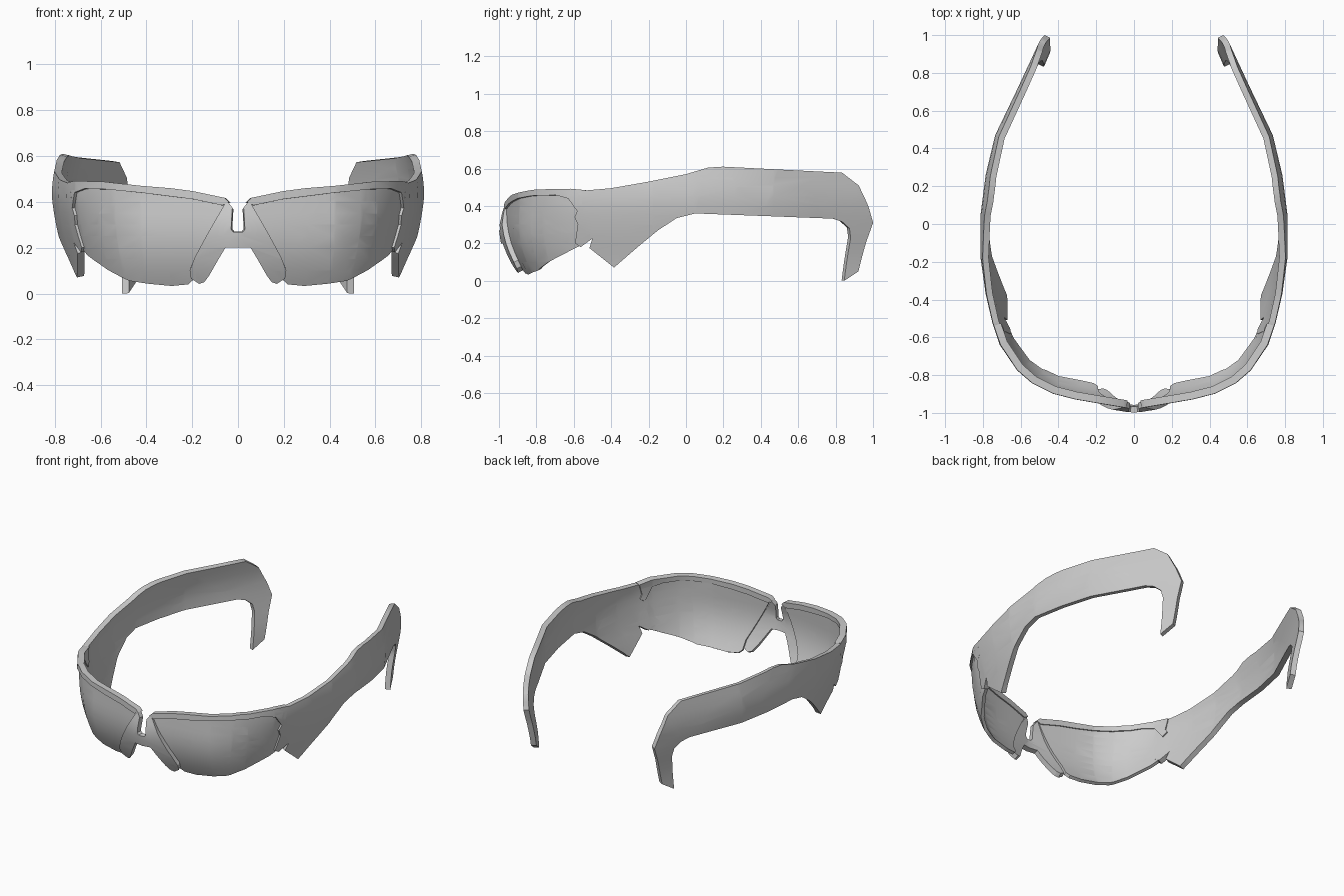
import bpy, bmesh
from mathutils import Vector

if "Cube" in bpy.data.objects:
    bpy.data.objects.remove(bpy.data.objects["Cube"])

# Outer plan curve of the right half, from the nose to the ear tip (x, y)
PATH = [Vector(p) for p in [
    (0, -.98), (.19, -.95), (.31, -.93), (.43, -.9), (.54, -.845), (.62, -.775),
    (.71, -.64), (.75, -.52), (.785, -.37), (.812, -.18), (.812, .05), (.785, .26),
    (.735, .47), (.62, .71), (.55, .86), (.49, .99), (.47, 1.03)]]
# Inward lean of the wrapped surface by height (z, offset): front bow, hinge side, ear end
FRONT = [(0, .095), (.1, .042), (.2, .008), (.3, -.004), (.4, 0), (.5, .005), (.61, .02)]
SIDE = [(0, .09), (.1, .07), (.2, .042), (.3, .018), (.42, 0), (.5, .004), (.61, .027)]
EAR = [(0, .045), (.1, .04), (.2, .027), (.3, .012), (.42, 0), (.5, .004), (.61, .018)]

ARC = [0.0]
for a, b in zip(PATH, PATH[1:]):
    ARC.append(ARC[-1] + (b - a).length)


def outward(i):
    if i == 0:
        return Vector((0, -1))
    d = PATH[min(i + 1, len(PATH) - 1)] - PATH[i - 1]
    return Vector((d.y, -d.x)).normalized()


NORMALS = [outward(i) for i in range(len(PATH))]


def interp(knots, values, t, smooth=False):
    t = min(max(t, knots[0]), knots[-1])
    n = len(knots)
    for i in range(n - 1):
        if t <= knots[i + 1]:
            h = knots[i + 1] - knots[i]
            f = (t - knots[i]) / h
            a, b = values[i], values[i + 1]
            if not smooth:
                return a * (1 - f) + b * f
            lo, hi = max(i - 1, 0), min(i + 2, n - 1)
            ma = (b - values[lo]) / (knots[i + 1] - knots[lo]) * h
            mb = (values[hi] - a) / (knots[hi] - knots[i]) * h
            return ((2*f**3 - 3*f**2 + 1) * a + (f**3 - 2*f**2 + f) * ma
                    + (3*f**2 - 2*f**3) * b + (f**3 - f**2) * mb)


def lean(s, z):
    f, m, e = (interp(*zip(*t), z, True) for t in (FRONT, SIDE, EAR))
    return interp([.45, .85, 1.6, 2.4], [f, m, m, e], s)


def from_y(profile):
    """Turn a side-view (y, z) outline into (arc length, z)."""
    ys = [p.y for p in PATH]
    return [(interp(ys, ARC, y), z) for y, z in profile]


def wrapped_part(name, outline, inset, thickness):
    """Flat outline, sliced, wrapped round the plan curve, mirrored and thickened."""
    bm = bmesh.new()
    bm.faces.new([bm.verts.new((s, z, 0)) for s, z in outline])
    bm.normal_update()
    for f in bm.faces:
        if f.normal.z < 0:
            f.normal_flip()
    bmesh.ops.triangulate(bm, faces=bm.faces[:])
    cuts = [((s, 0, 0), (1, 0, 0)) for s in ARC[1:-1]]
    cuts += [((0, i * .05 + .001, 0), (0, 1, 0)) for i in range(1, 12)]
    for co, no in cuts:
        bmesh.ops.bisect_plane(bm, geom=bm.verts[:] + bm.edges[:] + bm.faces[:],
                               dist=1e-5, plane_co=co, plane_no=no)
    # drop the leftover diagonals so the skin shades evenly
    flat = [e for e in bm.edges if len(e.link_faces) == 2
            and abs(e.verts[0].co.x - e.verts[1].co.x) > 1e-4
            and abs(e.verts[0].co.y - e.verts[1].co.y) > 1e-4]
    bmesh.ops.dissolve_edges(bm, edges=flat, use_verts=False)
    for v in bm.verts:
        s, z = v.co.x, v.co.y
        shift = inset(z) if callable(inset) else inset
        p = interp(ARC, PATH, s) - interp(ARC, NORMALS, s) * (lean(s, z) + shift)
        v.co = (p.x, p.y, z)
    bmesh.ops.remove_doubles(bm, verts=bm.verts[:], dist=1e-3)
    me = bpy.data.meshes.new(name)
    bm.to_mesh(me)
    bm.free()
    ob = bpy.data.objects.new(name, me)
    bpy.context.collection.objects.link(ob)
    ob.modifiers.new("Mirror", 'MIRROR').use_axis[0] = True
    sol = ob.modifiers.new("Thickness", 'SOLIDIFY')
    sol.thickness, sol.offset = thickness, -1
    bpy.ops.object.select_all(action='DESELECT')
    ob.select_set(True)
    bpy.context.view_layer.objects.active = ob
    bpy.ops.object.convert(target='MESH')
    bpy.ops.object.shade_smooth_by_angle(angle=.6)
    return ob


# Lenses
wrapped_part("lenses", [
    (.06, .39), (.2, .12), (.21, .06), (.235, .04), (.31, .033), (.42, .042), (.53, .055),
    (.66, .10), (.78, .145), (.88, .185), (.90, .26), (.885, .38), (.86, .44),
    (.75, .462), (.6, .462), (.43, .45), (.2, .425)], .012, .02)

# Brow frame with the short hinge end
wrapped_part("brow_frame", [
    (.04, .40), (.07, .385), (.2, .412), (.43, .44), (.6, .455), (.76, .458),
    (.84, .44), (.875, .39), (.90, .36), (.93, .385), (.915, .41), (.925, .45),
    (.935, .485), (.85, .492), (.62, .488), (.5, .477), (.43, .47), (.3, .46),
    (.2, .447), (.06, .418)], 0, .04)

# Nose bridge and pads, in one piece across the middle
wrapped_part("nose_bridge", [
    (0, .2), (.055, .2), (.13, .08), (.155, .05), (.18, .042), (.215, .065),
    (.218, .10), (.19, .16), (.062, .385), (.048, .405), (.025, .375),
    (.03, .28), (.02, .268), (0, .268)],
    lambda z: -.017 if z < .3 else -.017 + (z - .3) * .2, .032)

# Temples with hinge notch and ear hook
wrapped_part("temples", from_y([
    (-.575, .468), (-.545, .482), (-.4, .495), (-.2, .53), (0, .57), (.12, .605),
    (.2, .61), (.5, .595), (.84, .578), (.925, .51), (.975, .4), (1.005, .31),
    (.975, .21), (.94, .05), (.865, 0), (.89, .23), (.88, .28), (.84, .315),
    (.79, .332), (.4, .347), (.05, .36), (-.05, .335), (-.15, .27), (-.27, .175),
    (-.4, .07), (-.53, .175), (-.51, .225), (-.58, .18), (-.61, .2), (-.585, .3),
    (-.6, .34), (-.575, .39), (-.585, .42)]), 0, .033)
